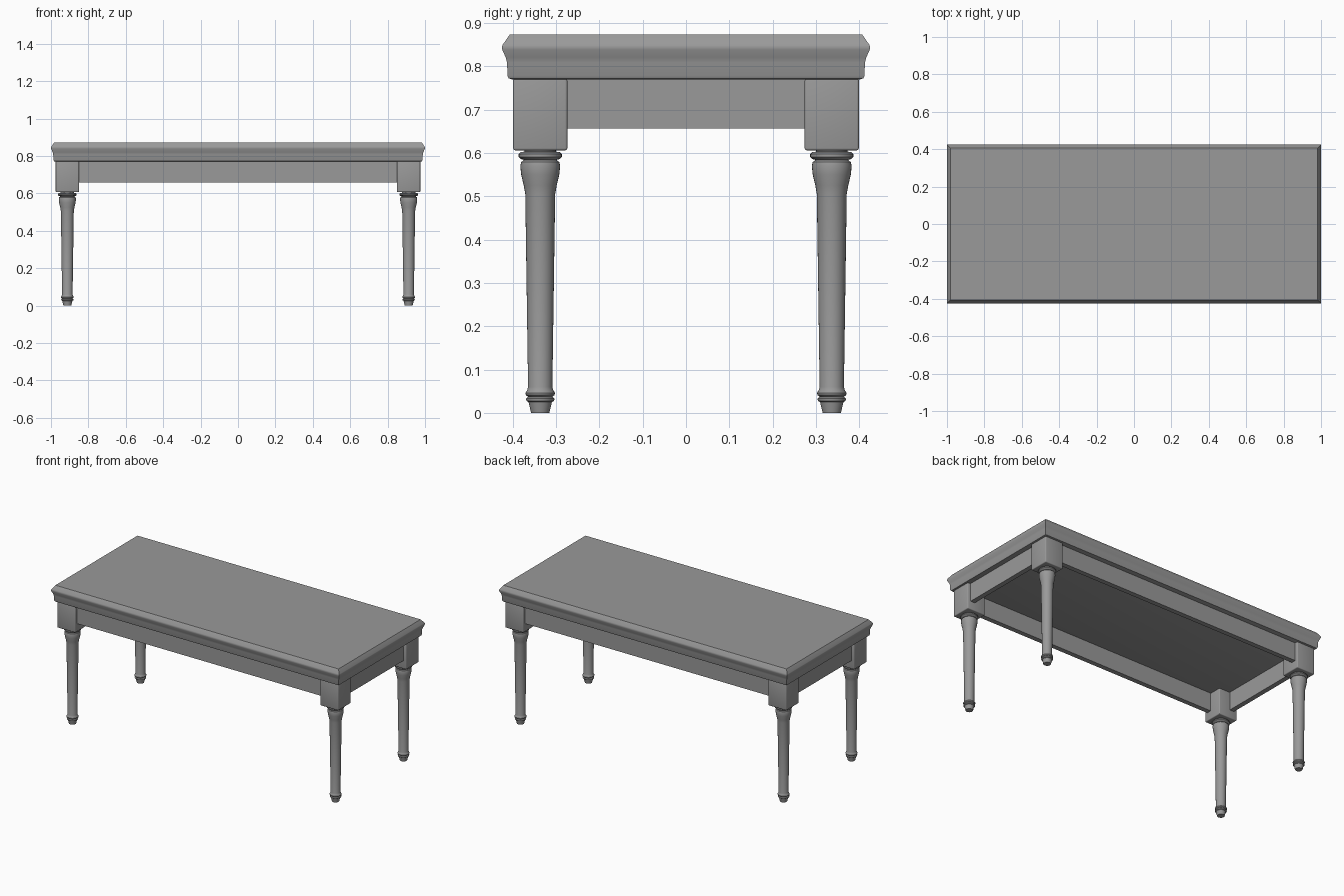
import bpy, bmesh, math

cube = bpy.data.objects.get("Cube")
if cube:
    bpy.data.objects.remove(cube, do_unlink=True)

grey = bpy.data.materials.new("grey")
grey.use_nodes = True
colour = (0.32, 0.32, 0.32, 1)
grey.diffuse_color = colour
grey.node_tree.nodes["Principled BSDF"].inputs["Base Color"].default_value = colour


def finish(bm, name, smooth=False):
    bmesh.ops.recalc_face_normals(bm, faces=bm.faces)
    mesh = bpy.data.meshes.new(name)
    bm.to_mesh(mesh)
    bm.free()
    mesh.materials.append(grey)
    obj = bpy.data.objects.new(name, mesh)
    bpy.context.collection.objects.link(obj)
    if smooth:
        bpy.ops.object.select_all(action='DESELECT')
        obj.select_set(True)
        bpy.context.view_layer.objects.active = obj
        bpy.ops.object.shade_smooth_by_angle(angle=math.radians(35))
    return obj


def box(name, x, y, z, bevel=0):
    """Box from (low, high) ranges, with optional rounded edges."""
    bm = bmesh.new()
    bmesh.ops.create_cube(bm, size=1)
    for v in bm.verts:
        for i, (low, high) in enumerate((x, y, z)):
            v.co[i] = high if v.co[i] > 0 else low
    if bevel:
        bmesh.ops.bevel(bm, geom=bm.edges[:], offset=bevel, segments=3,
                        profile=0.5, affect='EDGES')
    return finish(bm, name, bool(bevel))


def skin(bm, rings):
    """Join consecutive vertex rings and cap both ends."""
    for a, b in zip(rings, rings[1:]):
        n = len(a)
        for i in range(n):
            bm.faces.new((a[i], a[(i + 1) % n], b[(i + 1) % n], b[i]))
    bm.faces.new(rings[0][::-1])
    bm.faces.new(rings[-1])


# Tabletop: moulded edge profile (inset, height) swept round a rectangle
edge = [(0.022, 0.77), (0.016, 0.772), (0.013, 0.778), (0.012, 0.808),
        (0.009, 0.82), (0.001, 0.838), (0, 0.845), (0.002, 0.85), (0.018, 0.873)]
bm = bmesh.new()
skin(bm, [[bm.verts.new((sx * (1 - d), sy * (0.425 - d), z))
           for sx, sy in ((-1, -1), (1, -1), (1, 1), (-1, 1))] for d, z in edge])
finish(bm, "tabletop", True)

# Turned leg outline (radius, height)
turning = [(0.021, 0), (0.027, 0.025), (0.032, 0.028), (0.033, 0.033),
           (0.028, 0.037), (0.033, 0.041), (0.034, 0.046), (0.03, 0.053),
           (0.028, 0.06), (0.0345, 0.505), (0.038, 0.525), (0.044, 0.55),
           (0.046, 0.57), (0.044, 0.579), (0.037, 0.584), (0.045, 0.586),
           (0.05, 0.591), (0.05, 0.597), (0.045, 0.602), (0.036, 0.603),
           (0.036, 0.61)]

for sy, depth in ((-1, "front"), (1, "back")):
    for sx, side in ((1, "left"), (-1, "right")):
        cx, cy, h = sx * 0.9125, sy * 0.3365, 0.0625
        box(f"{depth}_{side}_post", (cx - h, cx + h), (cy - h, cy + h),
            (0.606, 0.772), 0.005)
        bm = bmesh.new()
        steps = [math.tau * i / 32 for i in range(32)]
        skin(bm, [[bm.verts.new((cx + r * math.cos(a), cy + r * math.sin(a), z))
                   for a in steps] for r, z in turning])
        finish(bm, f"{depth}_{side}_leg", True)

# Apron rails between the posts
for s, long_name, short_name in ((-1, "front", "right"), (1, "back", "left")):
    box(f"{long_name}_apron", (-0.87, 0.87), sorted((s * 0.35, s * 0.38)), (0.657, 0.772))
    box(f"{short_name}_apron", sorted((s * 0.925, s * 0.955)), (-0.29, 0.29), (0.657, 0.772))
